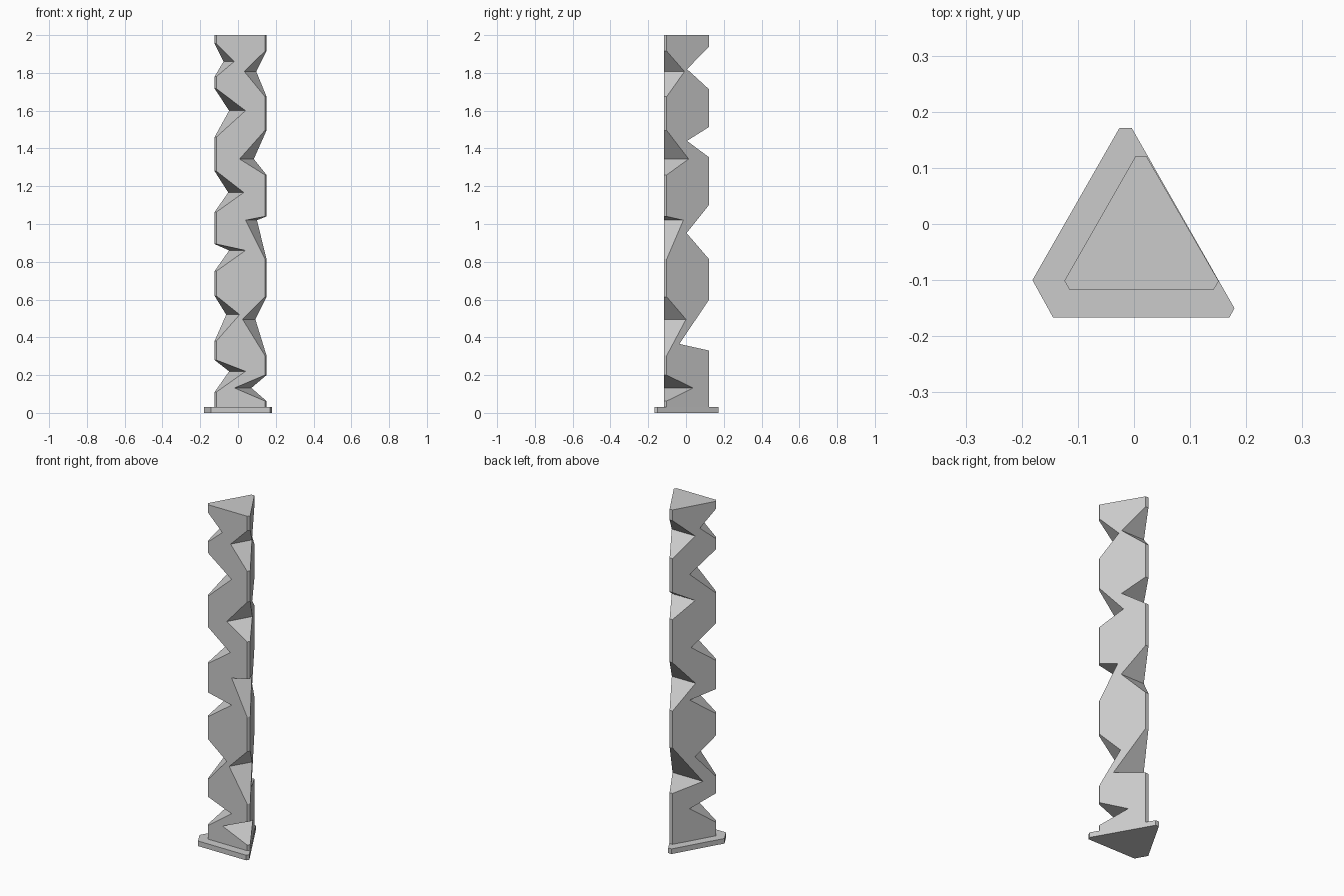
import bpy
import bmesh
from mathutils import Vector

cube = bpy.data.objects.get("Cube")
if cube:
    bpy.data.objects.remove(cube, do_unlink=True)

grey = bpy.data.materials.new("plain grey")
grey.use_nodes = True
grey.diffuse_color = (0.6, 0.6, 0.6, 1)
grey.node_tree.nodes["Principled BSDF"].inputs["Base Color"].default_value = (0.6, 0.6, 0.6, 1)


def add_prism(bm, points, offset):
    """Extrude a closed polygon by an offset."""
    face = bm.faces.new([bm.verts.new(p) for p in points])
    top = bmesh.ops.extrude_face_region(bm, geom=[face])["geom"]
    moved = [v for v in top if isinstance(v, bmesh.types.BMVert)]
    bmesh.ops.translate(bm, verts=moved, vec=offset)


def make_object(name, bm):
    bmesh.ops.recalc_face_normals(bm, faces=bm.faces)
    mesh = bpy.data.meshes.new(name)
    bm.to_mesh(mesh)
    bm.free()
    mesh.materials.append(grey)
    obj = bpy.data.objects.new(name, mesh)
    bpy.context.collection.objects.link(obj)
    return obj


def make_slab(name, outline, bottom, top):
    bm = bmesh.new()
    add_prism(bm, [(x, y, bottom) for x, y in outline], Vector((0, 0, top - bottom)))
    return make_object(name, bm)


# Base plate and column, both triangles with blunted corners
base_outline = [(-0.181, -0.1), (-0.144, -0.167), (0.17, -0.167),
                (0.179, -0.15), (-0.004, 0.171), (-0.026, 0.171)]
column_outline = [(-0.124, -0.101), (-0.115, -0.117), (0.142, -0.117),
                  (0.151, -0.102), (0.022, 0.121), (0.003, 0.121)]
make_slab("base_plate", base_outline, 0, 0.03)
column = make_slab("notched_column", column_outline, 0.03, 2)

# Notches down each corner: top, valley and bottom heights, then depth
left = [(1.955, 1.86, 1.78, 0.082), (1.717, 1.6, 1.46, 0.134),
        (1.28, 1.167, 1.063, 0.126), (0.894, 0.86, 0.75, 0.134),
        (0.62, 0.52, 0.38, 0.107), (0.28, 0.22, 0.11, 0.134)]
right = [(1.915, 1.807, 1.675, 0.094), (1.495, 1.344, 1.26, 0.116),
         (1.04, 1.02, 0.815, 0.088), (0.614, 0.495, 0.304, 0.102),
         (0.2, 0.132, 0.063, 0.139)]
back = [(1.937, 1.82, 1.714, 0.116), (1.513, 1.44, 1.354, 0.116),
        (1.1, 0.952, 0.815, 0.118), (0.598, 0.365, 0.33, 0.156)]
corners = [("left", left, 0, (0.866, 0.5, 0)),
           ("right", right, 2, (-0.866, 0.5, 0)),
           ("back", back, 4, (0, -1, 0))]

# Cut each corner with wedges running across it
for side, notches, i, direction in corners:
    inward = Vector(direction)
    across = inward.cross(Vector((0, 0, 1)))
    a, b = column_outline[i:i + 2]
    middle = Vector(((a[0] + b[0]) / 2, (a[1] + b[1]) / 2, 0))
    bm = bmesh.new()
    for top, valley, bottom, depth in notches:
        reach = 1 + 0.01 / depth
        start = middle - across * 0.3
        wedge = [start + inward * depth + Vector((0, 0, valley))]
        for z in (top, bottom):
            wedge.append(start - inward * 0.01 + Vector((0, 0, valley + (z - valley) * reach)))
        add_prism(bm, wedge, across * 0.6)
    cutter = make_object(side + "_notch_cutter", bm)
    cutter.hide_render = True
    cut = column.modifiers.new(side + "_notches", "BOOLEAN")
    cut.operation = "DIFFERENCE"
    cut.solver = "EXACT"
    cut.object = cutter
    bpy.context.view_layer.objects.active = column
    bpy.ops.object.modifier_apply(modifier=cut.name)
    bpy.data.objects.remove(cutter, do_unlink=True)
